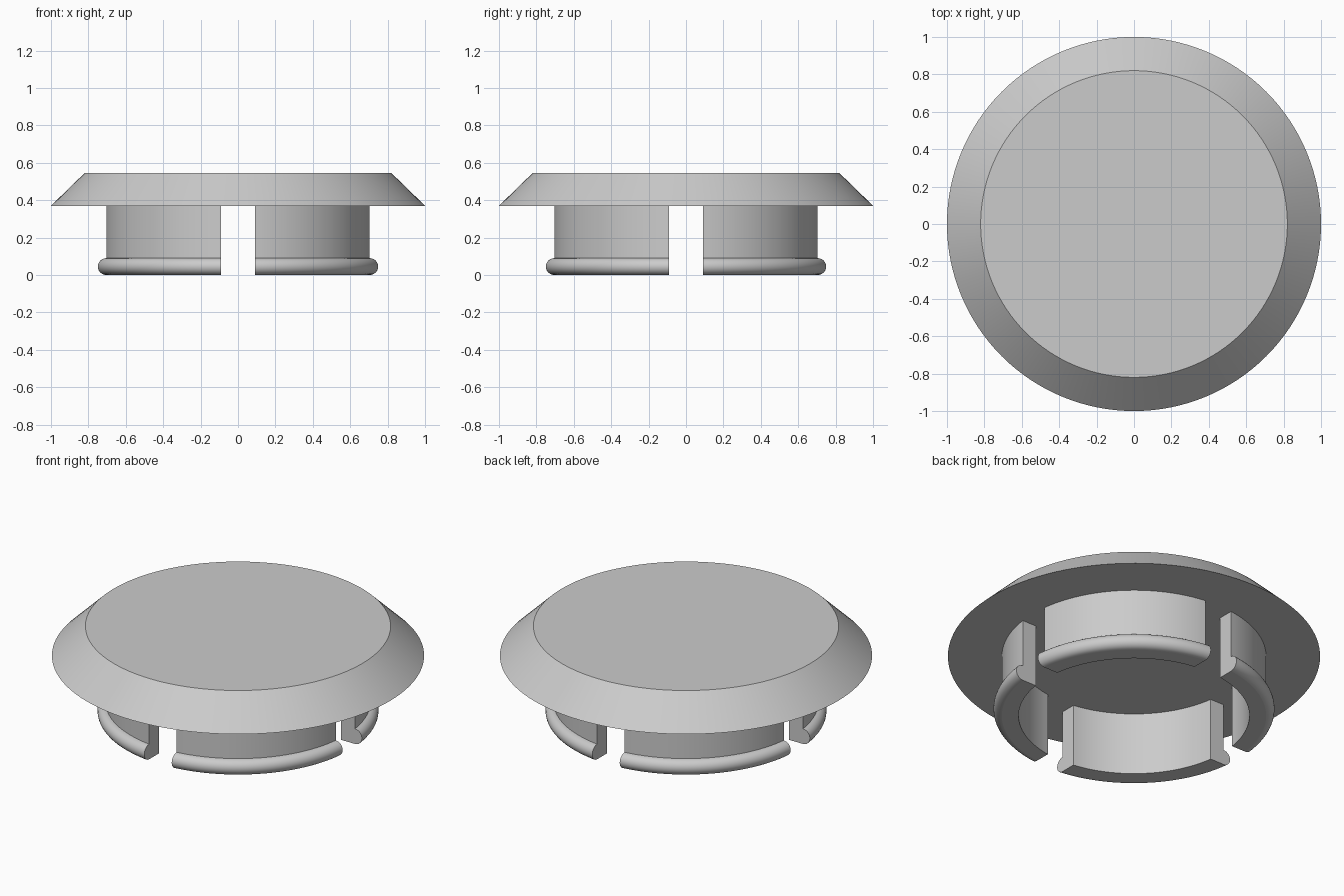
import bpy, bmesh
from math import asin, cos, sin, pi, radians

cube = bpy.data.objects.get("Cube")
if cube:
    bpy.data.objects.remove(cube)

grey = bpy.data.materials.new("light_grey_plastic")
grey.use_nodes = True
COLOUR = (0.6, 0.6, 0.6, 1)
grey.diffuse_color = COLOUR
grey.node_tree.nodes["Principled BSDF"].inputs["Base Color"].default_value = COLOUR

CAP_BASE, CAP_TOP = 0.37, 0.545
SLOT = 0.09                  # half width of the gap between clips
INNER, OUTER = 0.62, 0.71    # clip wall radii
BEAD = 0.045                 # radius of the rounded snap lip
STEPS = 32


def add_object(name, bm):
    bmesh.ops.recalc_face_normals(bm, faces=bm.faces)
    mesh = bpy.data.meshes.new(name)
    bm.to_mesh(mesh)
    bm.free()
    mesh.materials.append(grey)
    obj = bpy.data.objects.new(name, mesh)
    bpy.context.collection.objects.link(obj)
    bpy.ops.object.select_all(action='DESELECT')
    obj.select_set(True)
    bpy.context.view_layer.objects.active = obj
    bpy.ops.object.shade_smooth_by_angle(angle=radians(30))
    return obj


# Bevelled round cap
bm = bmesh.new()
bmesh.ops.create_cone(bm, cap_ends=True, segments=128, radius1=1, radius2=0.82,
                      depth=CAP_TOP - CAP_BASE)
bmesh.ops.translate(bm, verts=bm.verts, vec=(0, 0, (CAP_BASE + CAP_TOP) / 2))
add_object("cap", bm)

# Clip cross-section (radius, height): wall with a half-round lip at its foot
profile = [(INNER, CAP_BASE), (INNER, 0)]
for i in range(13):
    a = -pi / 2 + pi * i / 12
    profile.append((OUTER + BEAD * cos(a), BEAD + BEAD * sin(a)))
profile.append((OUTER, CAP_BASE))


def add_clip(name, turn):
    bm = bmesh.new()
    rings = []
    for s in range(STEPS + 1):
        ring = []
        for r, z in profile:
            # Ends follow straight slot walls, so the start angle depends on radius
            start = asin(SLOT / r)
            a = turn + start + (pi / 2 - 2 * start) * s / STEPS
            ring.append(bm.verts.new((r * cos(a), r * sin(a), z)))
        rings.append(ring)
    n = len(profile)
    for r0, r1 in zip(rings, rings[1:]):
        for i in range(n):
            j = (i + 1) % n
            bm.faces.new((r0[i], r0[j], r1[j], r1[i]))
        # Crisp edge between the flat foot and the lip
        bm.edges.get((r0[2], r1[2])).smooth = False
    bm.faces.new(rings[0])
    bm.faces.new(rings[-1])
    add_object(name, bm)


# Four snap clips, one per quadrant
for k, name in enumerate(("back_left", "back_right", "front_right", "front_left")):
    add_clip("clip_" + name, k * pi / 2)
